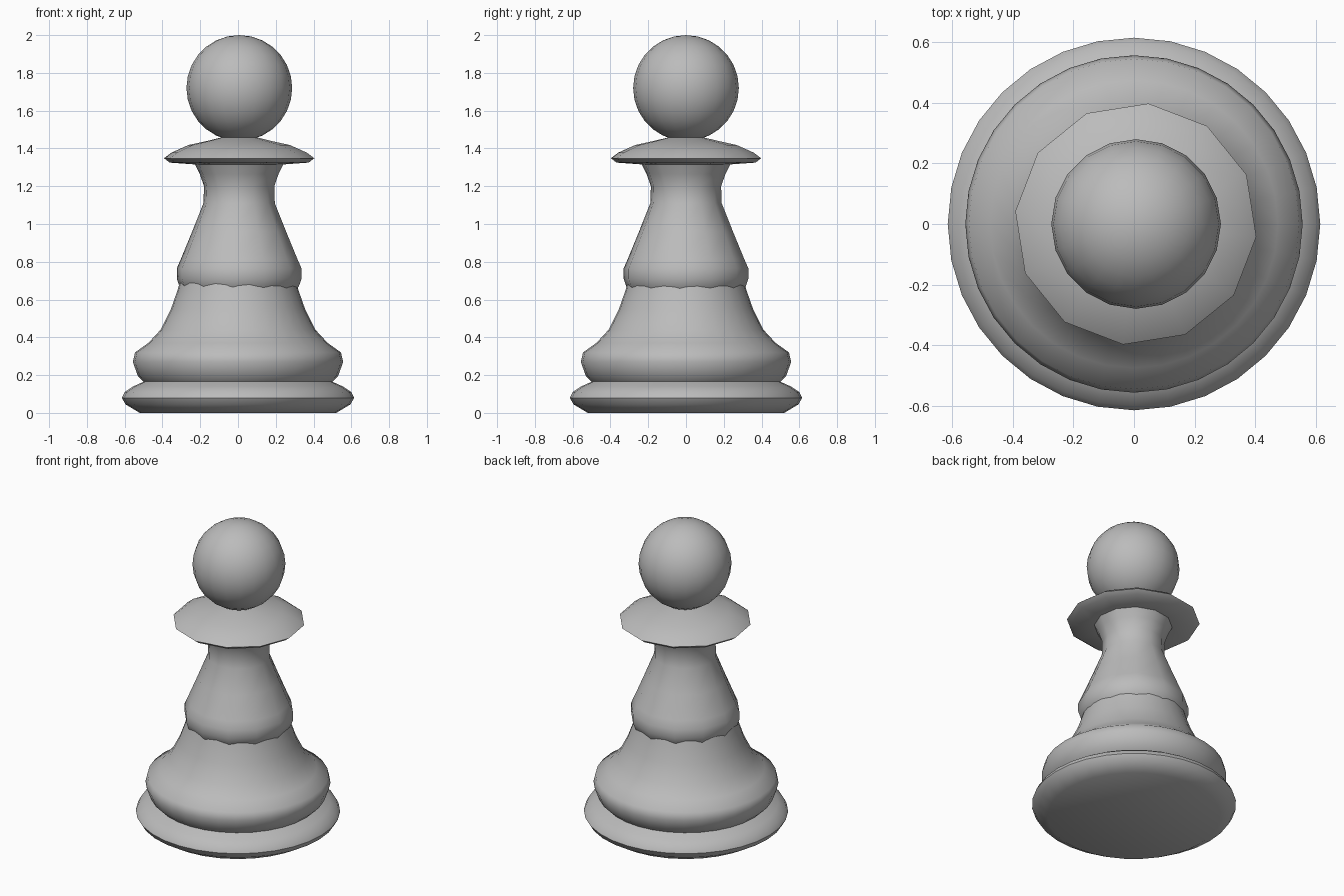
import bpy, bmesh, math
from mathutils import Matrix

cube = bpy.data.objects.get("Cube")
if cube:
    bpy.data.objects.remove(cube, do_unlink=True)

grey = bpy.data.materials.new("plain grey")
grey.use_nodes = True
grey.diffuse_color = (0.5, 0.5, 0.5, 1)
grey.node_tree.nodes["Principled BSDF"].inputs["Base Color"].default_value = (0.5, 0.5, 0.5, 1)


def finish(name, bm, angle):
    """Turn a bmesh into a grey, smooth-shaded object."""
    mesh = bpy.data.meshes.new(name)
    bm.to_mesh(mesh)
    bm.free()
    mesh.materials.append(grey)
    obj = bpy.data.objects.new(name, mesh)
    bpy.context.collection.objects.link(obj)
    bpy.ops.object.select_all(action='DESELECT')
    obj.select_set(True)
    bpy.context.view_layer.objects.active = obj
    bpy.ops.object.shade_smooth_by_angle(angle=math.radians(angle))
    return obj


def lathe(name, profile, sides, turn=0, shift=0, angle=60):
    """Spin a (radius, height) profile, listed bottom to top, about z."""
    bm = bmesh.new()
    verts = [bm.verts.new((r, 0, z)) for r, z in profile]
    edges = [bm.edges.new(pair) for pair in zip(verts, verts[1:])]
    bmesh.ops.spin(bm, geom=verts + edges, axis=(0, 0, 1), cent=(0, 0, 0),
                   angle=math.tau, steps=sides, use_merge=False)
    bmesh.ops.remove_doubles(bm, verts=bm.verts, dist=0.0005)
    bmesh.ops.recalc_face_normals(bm, faces=bm.faces)
    # Open tubes: make sure the walls face outward
    if sum(f.normal.dot((f.calc_center_median().x, f.calc_center_median().y, 0))
           for f in bm.faces) < 0:
        bmesh.ops.reverse_faces(bm, faces=bm.faces)
    bm.transform(Matrix.Translation((shift, 0, 0)) @ Matrix.Rotation(math.radians(turn), 4, 'Z'))
    return finish(name, bm, angle)


# Foot: round disc with a rolled rim
lathe("foot", [(0, 0), (0.52, 0), (0.595, 0.045), (0.615, 0.08), (0.60, 0.11),
               (0.555, 0.14), (0.50, 0.165)], 32, angle=45)

# Lower body: rounded shoulder sweeping up into a cone
lathe("lower_body", [(0.50, 0.165), (0.53, 0.195), (0.557, 0.27), (0.545, 0.32), (0.475, 0.37),
                     (0.41, 0.44), (0.355, 0.55), (0.32, 0.65), (0.30, 0.72)], 32)

# Upper body: ringed skirt, tapering neck, flare under the collar
lathe("upper_body", [(0.30, 0.645), (0.318, 0.67), (0.332, 0.71), (0.332, 0.765), (0.31, 0.815),
                     (0.25, 0.96), (0.19, 1.11), (0.187, 1.2), (0.21, 1.265), (0.24, 1.325)],
      12, turn=-6, shift=0.006)

# Collar: flat below, domed above
lathe("collar", [(0, 1.315), (0.23, 1.315), (0.37, 1.325), (0.40, 1.348), (0.36, 1.378),
                 (0.27, 1.418), (0.17, 1.44), (0.08, 1.462), (0, 1.465)],
      12, turn=-6, shift=0.006)

# Head: ball resting on the collar
bm = bmesh.new()
bmesh.ops.create_uvsphere(bm, u_segments=20, v_segments=14, radius=0.28,
                          matrix=Matrix.Translation((0.007, 0, 1.72)))
finish("head", bm, 60)
